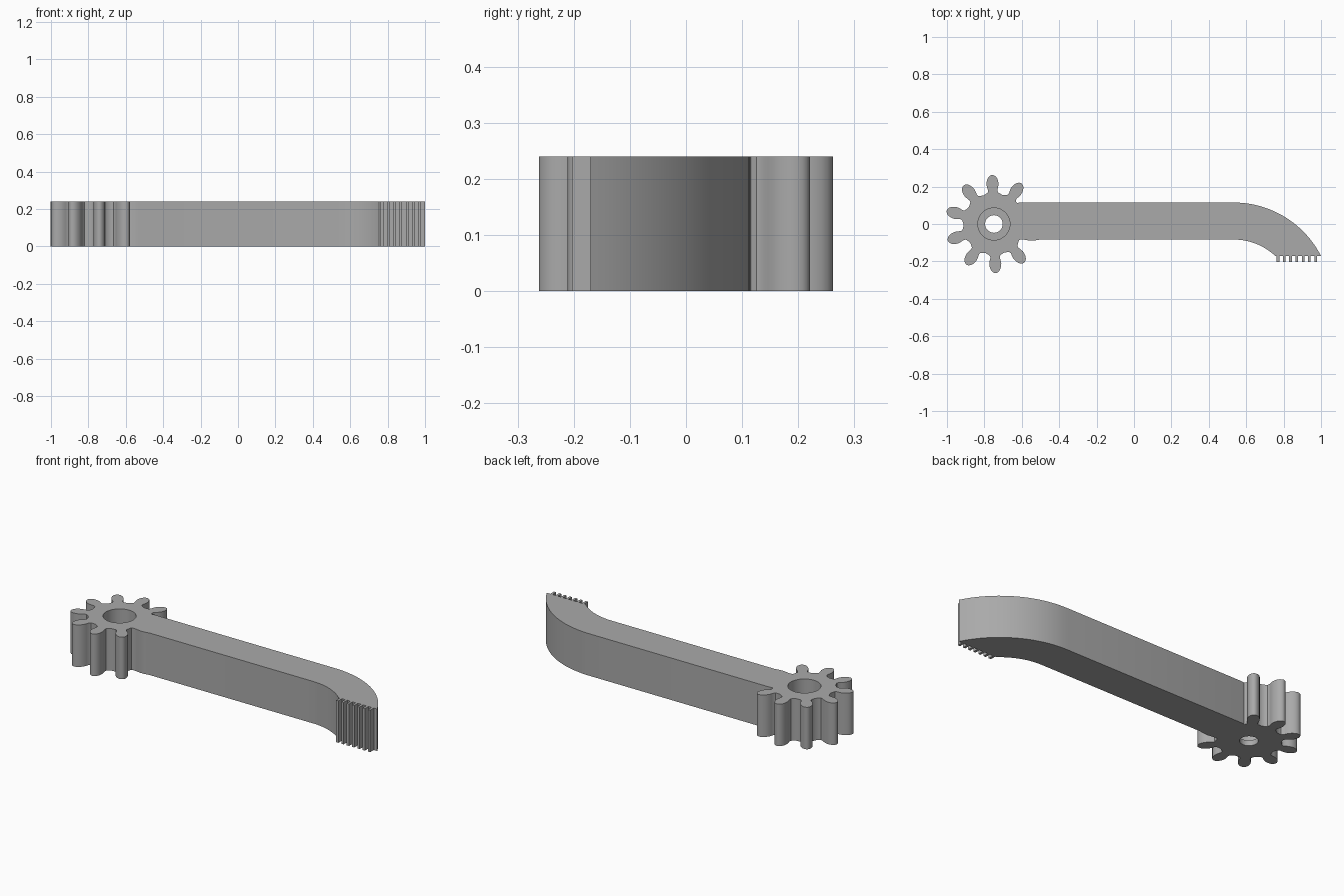
import bpy, bmesh, math
from mathutils import Vector

cube = bpy.data.objects.get("Cube")
if cube:
    bpy.data.objects.remove(cube, do_unlink=True)

HEIGHT = 0.24
HUB = Vector((-0.749, 0.0))
ROOT = 0.165
BEND = Vector((0.532, -0.411))      # shared centre of both bend arcs
TIP_Y = -0.17

grey = bpy.data.materials.new("plain grey")
grey.use_nodes = True
grey.diffuse_color = (0.4, 0.4, 0.4, 1)
grey.node_tree.nodes["Principled BSDF"].inputs["Base Color"].default_value = (0.4, 0.4, 0.4, 1)


def polar(centre, radius, degrees):
    a = math.radians(degrees)
    return centre + Vector((math.cos(a), math.sin(a))) * radius


def arc(centre, radius, start, end, steps):
    return [polar(centre, radius, start + (end - start) * i / steps) for i in range(steps + 1)]


def prism(name, outline, bottom, top):
    bm = bmesh.new()
    face = bm.faces.new([bm.verts.new((p.x, p.y, bottom)) for p in outline])
    ext = bmesh.ops.extrude_face_region(bm, geom=[face])
    moved = [v for v in ext["geom"] if isinstance(v, bmesh.types.BMVert)]
    bmesh.ops.translate(bm, verts=moved, vec=(0, 0, top - bottom))
    bmesh.ops.recalc_face_normals(bm, faces=bm.faces)
    mesh = bpy.data.meshes.new(name)
    bm.to_mesh(mesh)
    bm.free()
    mesh.materials.append(grey)
    obj = bpy.data.objects.new(name, mesh)
    bpy.context.collection.objects.link(obj)
    return obj


# Gear tooth flank: radius and half width, from root to tip
FLANK = [(0.164, 0.034), (0.170, 0.027), (0.180, 0.025), (0.195, 0.029), (0.210, 0.032),
         (0.225, 0.031), (0.240, 0.027), (0.252, 0.020), (0.259, 0.011), (0.262, 0.004)]


def tooth(degrees):
    out = polar(Vector((0, 0)), 1, degrees)
    side = Vector((-out.y, out.x))
    rise = [HUB + out * r - side * w for r, w in FLANK]
    fall = [HUB + out * r + side * w for r, w in reversed(FLANK)]
    return rise + fall


# Eight exposed teeth, the rest of the wheel runs into the arm
outline = []
for k in range(8):
    angle = 56 + 36 * k
    outline += tooth(angle)
    if k < 7:
        outline.append(polar(HUB, ROOT - 0.003, angle + 18))

# Arm: lower edge, inner bend, slanted tip, outer bend, upper edge
outline += [Vector(p) for p in ((-0.615, -0.086), (-0.60, -0.082), (-0.575, -0.086),
                                (-0.555, -0.089), (-0.53, -0.088), (-0.50, -0.083))]
for radius, forward in ((0.328, True), (0.526, False)):
    end = math.degrees(math.asin((TIP_Y - BEND.y) / radius))
    points = arc(BEND, radius, 90, end, 20)
    outline += points if forward else points[::-1]
outline += [Vector((-0.61, 0.115)), Vector((-0.624, 0.112))]
arm = prism("gear_arm", outline, 0, HEIGHT)

# Stepped bore through the gear hub
for name, radius, low in (("shaft_hole", 0.047, -0.1), ("hub_recess", 0.086, 0.03)):
    cutter = prism(name, arc(HUB, radius, 0, 360, 48)[:-1], low, HEIGHT + 0.1)
    cutter.hide_render = True
    mod = arm.modifiers.new(name, "BOOLEAN")
    mod.operation = "DIFFERENCE"
    mod.solver = "EXACT"
    mod.object = cutter
    bpy.context.view_layer.objects.active = arm
    bpy.ops.object.modifier_apply(modifier=name)
    bpy.data.objects.remove(cutter, do_unlink=True)

# Grip ridges under the tip
for i in range(7):
    x = 0.77 + 0.0335 * i
    corners = [Vector((x + dx, y)) for dx, y in ((-0.007, -0.203), (0.007, -0.203),
                                                 (0.007, TIP_Y), (-0.007, TIP_Y))]
    prism(f"grip_ridge_{i + 1}", corners, 0, HEIGHT)

# Smooth the curved walls, keep the rims crisp
bpy.ops.object.select_all(action="DESELECT")
arm.select_set(True)
bpy.context.view_layer.objects.active = arm
bpy.ops.object.shade_smooth_by_angle(angle=math.radians(30))
